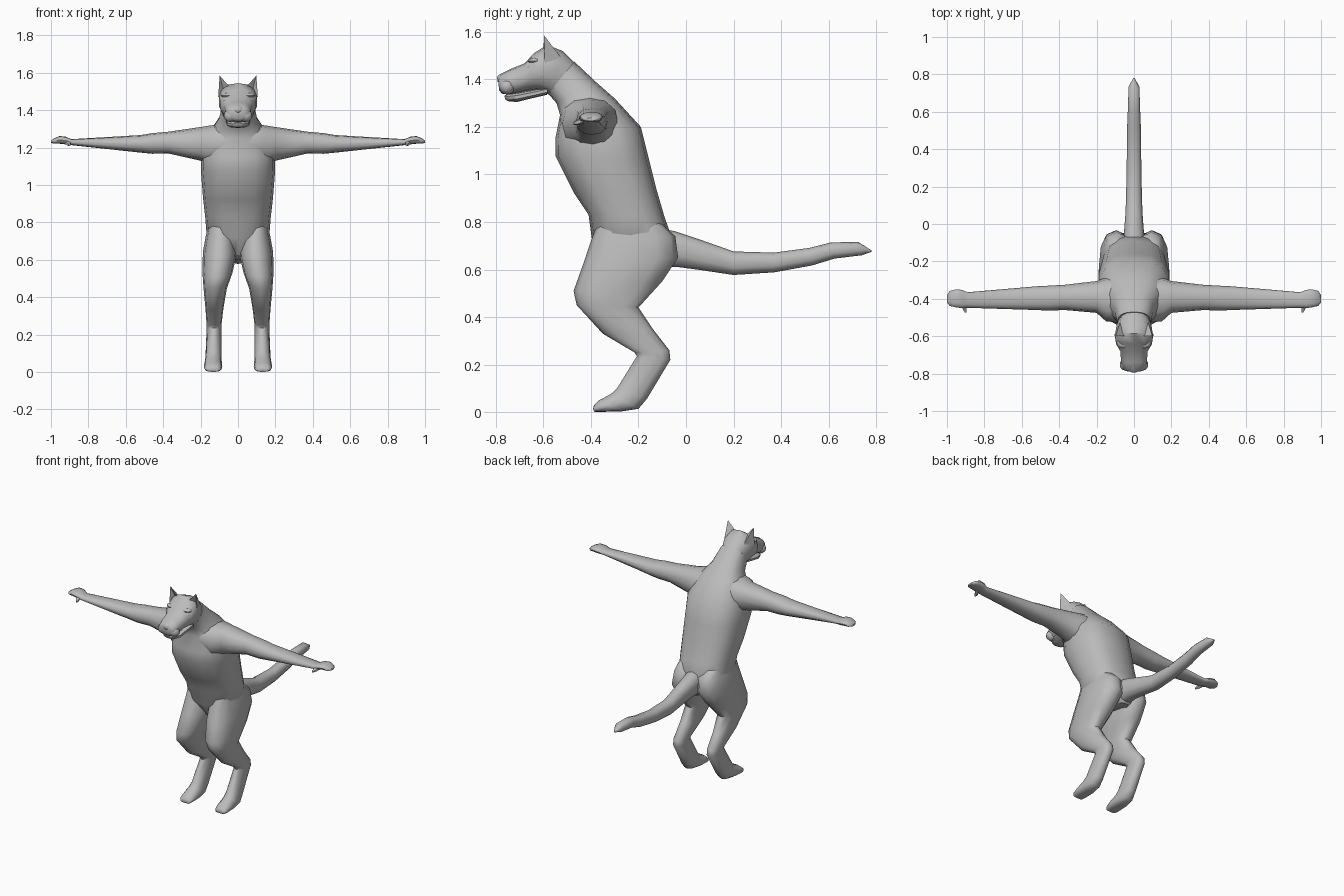
import bpy, bmesh, math
from mathutils import Vector as V

fur = bpy.data.materials.new("grey fur")
fur.diffuse_color = (0.5, 0.5, 0.5, 1)


def finish(name, bm, mirror=False, angle=50):
    bmesh.ops.recalc_face_normals(bm, faces=bm.faces)
    me = bpy.data.meshes.new(name)
    bm.to_mesh(me)
    bm.free()
    ob = bpy.data.objects.new(name, me)
    bpy.context.collection.objects.link(ob)
    me.materials.append(fur)
    bpy.ops.object.select_all(action='DESELECT')
    ob.select_set(True)
    bpy.context.view_layer.objects.active = ob
    bpy.ops.object.shade_smooth_by_angle(angle=math.radians(angle))
    if mirror:
        ob.modifiers.new("mirror", 'MIRROR')
    return ob


def loft(name, rings, n=12, power=0.85, mirror=False):
    """Skin rings of (centre, half axis, half side axis)."""
    bm = bmesh.new()
    f = lambda t: math.copysign(abs(t) ** power, t)
    loops = []
    for c, u, w in rings:
        loops.append([bm.verts.new(c + u * f(math.cos(2 * math.pi * i / n))
                                   + w * f(math.sin(2 * math.pi * i / n))) for i in range(n)])
    for a, b in zip(loops, loops[1:]):
        for i in range(n):
            j = (i + 1) % n
            bm.faces.new((a[i], a[j], b[j], b[i]))
    bm.faces.new(loops[0])
    bm.faces.new(loops[-1])
    return finish(name, bm, mirror)


def side(rows):
    """Rings from side outline: front y, z, back y, z, inner x, outer x."""
    out = []
    for ay, az, by, bz, x0, x1 in rows:
        a, b = V((0, ay, az)), V((0, by, bz))
        out.append(((a + b) / 2 + V(((x0 + x1) / 2, 0, 0)), (a - b) / 2, V(((x1 - x0) / 2, 0, 0))))
    return out


def sym(rows):
    return side([(a, b, c, d, -w, w) for a, b, c, d, w in rows])


# torso and neck
loft("torso", sym([
    (-.33, .62, -.08, .60, .05), (-.395, .72, -.04, .68, .165), (-.41, .83, -.09, .82, .175),
    (-.47, .92, -.125, .94, .187), (-.55, 1.08, -.155, 1.06, .198), (-.55, 1.15, -.19, 1.20, .198),
    (-.53, 1.25, -.30, 1.32, .15), (-.545, 1.30, -.38, 1.39, .105), (-.58, 1.34, -.47, 1.475, .088)]),
    n=16, power=.8)

# head
loft("head", sym([
    (-.44, 1.44, -.54, 1.31, .07), (-.52, 1.52, -.575, 1.335, .095), (-.585, 1.545, -.61, 1.35, .104),
    (-.64, 1.51, -.645, 1.355, .098), (-.68, 1.467, -.68, 1.35, .075), (-.74, 1.443, -.74, 1.335, .07),
    (-.78, 1.422, -.775, 1.34, .06), (-.79, 1.405, -.787, 1.355, .035)]), n=14)
loft("lower_jaw", sym([
    (-.58, 1.37, -.585, 1.335, .07), (-.65, 1.355, -.65, 1.32, .066), (-.71, 1.345, -.71, 1.305, .06),
    (-.75, 1.338, -.745, 1.307, .045), (-.765, 1.332, -.76, 1.315, .025)]), n=10)
loft("nose", sym([(-.755, 1.435, -.76, 1.405, .026), (-.787, 1.42, -.785, 1.385, .026),
                  (-.795, 1.41, -.793, 1.39, .012)]), n=8)

# cheek pads, brows and eyes
for name, loc, size in (("eye", (.066, -.648, 1.452), (.019, .02, .014)),
                        ("brow", (.058, -.635, 1.478), (.034, .03, .014)),
                        ("cheek_pad", (.04, -.752, 1.37), (.038, .034, .034))):
    bm = bmesh.new()
    bmesh.ops.create_uvsphere(bm, u_segments=10, v_segments=6, radius=1)
    for v in bm.verts:
        v.co = V([p + q * s for p, q, s in zip(loc, v.co, size)])
    finish(name, bm, True)

# ears: hollow-fronted pyramids
bm = bmesh.new()
inner, outer, back, tip, hollow = [bm.verts.new(p) for p in (
    (.045, -.60, 1.525), (.106, -.595, 1.47), (.075, -.525, 1.49), (.098, -.597, 1.585), (.08, -.575, 1.515))]
for f in ((inner, hollow, tip), (hollow, outer, tip), (outer, back, tip), (back, inner, tip),
          (inner, back, hollow), (back, outer, hollow)):
    bm.faces.new(f)
finish("ear", bm, True, 30)

# legs from hip to toes
loft("leg", side([
    (-.37, .80, -.11, .80, .04, .155), (-.40, .72, -.045, .74, .012, .172), (-.43, .63, -.033, .65, .004, .188),
    (-.473, .51, -.10, .55, .03, .19), (-.46, .45, -.20, .44, .06, .184), (-.35, .33, -.14, .35, .078, .174),
    (-.215, .25, -.07, .26, .088, .168), (-.207, .235, -.066, .22, .088, .168),
    (-.29, .10, -.165, .055, .088, .174), (-.315, .077, -.20, .014, .086, .18),
    (-.365, .05, -.27, .003, .084, .182), (-.387, .03, -.36, .001, .09, .178),
    (-.392, .012, -.385, .001, .10, .165)]), mirror=True)

# arms: x, top z, bottom z, back y, front y
loft("arm", [(V((x, (yb + yf) / 2, (zt + zb) / 2)), V((0, 0, (zt - zb) / 2)), V((0, (yb - yf) / 2, 0)))
             for x, zt, zb, yb, yf in (
    (.06, 1.33, 1.12, -.29, -.53), (.15, 1.318, 1.11, -.285, -.52), (.20, 1.31, 1.13, -.305, -.475),
    (.37, 1.285, 1.168, -.325, -.46), (.46, 1.277, 1.167, -.33, -.463), (.52, 1.267, 1.173, -.333, -.46),
    (.89, 1.245, 1.213, -.365, -.448), (.92, 1.258, 1.217, -.352, -.45), (.955, 1.262, 1.221, -.35, -.445),
    (.985, 1.248, 1.222, -.358, -.438), (1.0, 1.238, 1.225, -.38, -.42))], mirror=True)
loft("thumb", [(V((x, y, z)), V((0, 0, r)), V((r, 0, 0))) for x, y, z, r in (
    (.915, -.43, 1.23, .014), (.905, -.455, 1.22, .012), (.90, -.473, 1.215, .006))], n=6, mirror=True)

# tail
loft("tail", sym([
    (-.10, .77, -.09, .61, .06), (-.05, .762, -.03, .61, .055), (.07, .722, .06, .598, .047),
    (.2, .676, .2, .577, .043), (.37, .671, .37, .588, .04), (.52, .691, .53, .617, .038),
    (.61, .714, .625, .646, .034), (.725, .716, .74, .66, .03), (.78, .681, .78, .674, .004)]), n=10)
